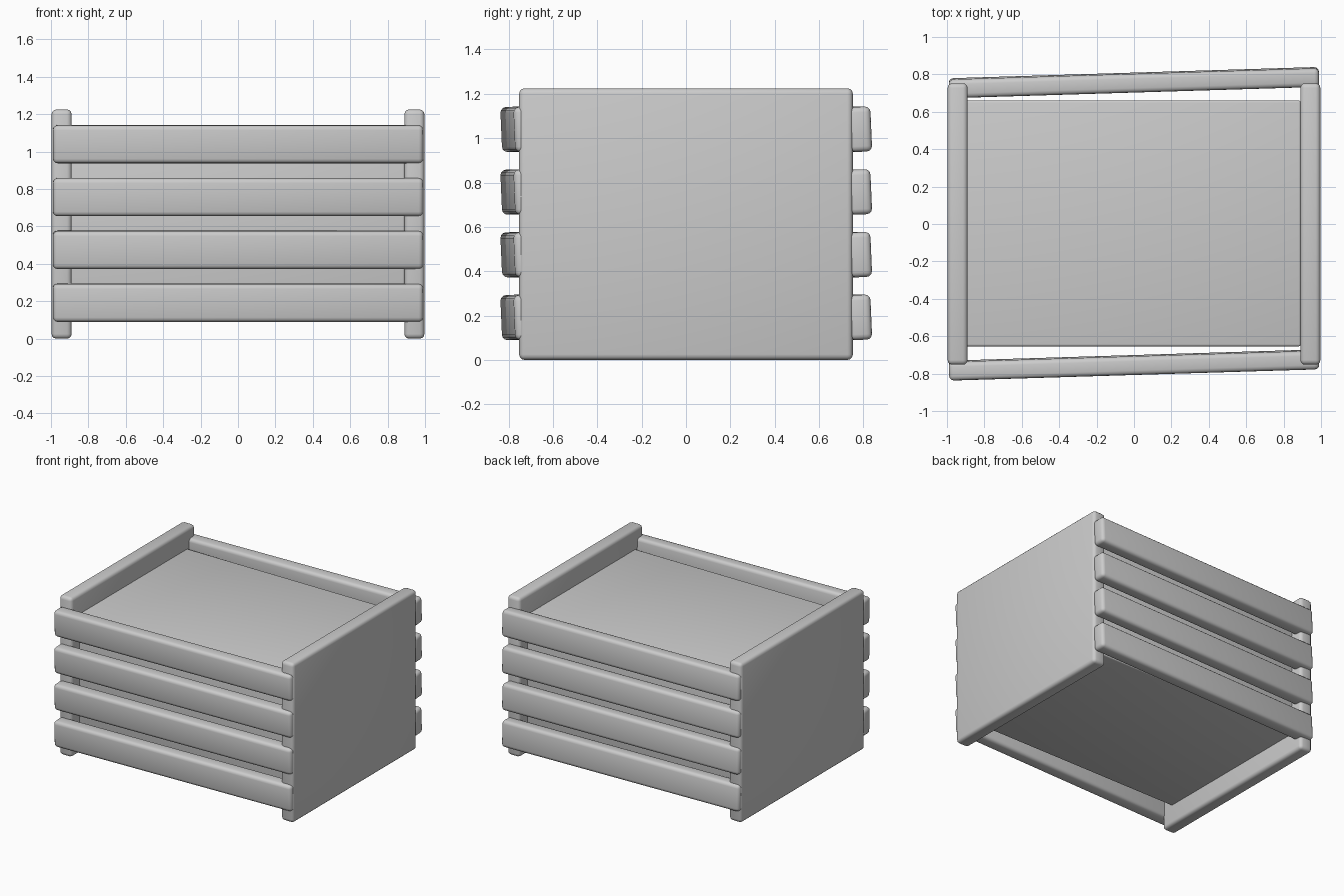
import bpy
import math

if "Cube" in bpy.data.objects:
    bpy.data.objects.remove(bpy.data.objects["Cube"])

grey = bpy.data.materials.new("plain grey")
grey.diffuse_color = (0.6, 0.6, 0.6, 1)
grey.use_nodes = True
grey.node_tree.nodes["Principled BSDF"].inputs["Base Color"].default_value = grey.diffuse_color


def board(name, size, loc, rot=(0, 0, 0), bevel=0.025):
    """Rounded-edge board of the given size."""
    bpy.ops.mesh.primitive_cube_add(size=1, location=loc, rotation=rot)
    ob = bpy.context.object
    ob.name = name
    ob.scale = size
    bpy.ops.object.transform_apply(location=False, rotation=False, scale=True)
    ob.data.materials.append(grey)
    mod = ob.modifiers.new("rounded edges", 'BEVEL')
    mod.width = bevel
    mod.segments = 3
    bpy.ops.object.modifier_apply(modifier=mod.name)
    bpy.ops.object.shade_smooth_by_angle(angle=math.radians(35))
    return ob


# Solid inner body
board("body", (1.79, 1.315, 0.92), (-0.003, 0.003, 0.612), bevel=0.012)

# End panels
for side, name in ((-1, "left_panel"), (1, "right_panel")):
    board(name, (0.107, 1.505, 1.225), (side * 0.943, 0, 0.6125))

# Slightly crooked slats on front and back
tilt = (math.radians(2.5), 0, math.radians(1.75))
for i in range(4):
    z = 0.192 + i * 0.2827
    board(f"front_slat_{i + 1}", (1.98, 0.1, 0.203), (0, -0.754, z), tilt)
    board(f"back_slat_{i + 1}", (1.98, 0.1, 0.203), (0, 0.756, z), tilt)
